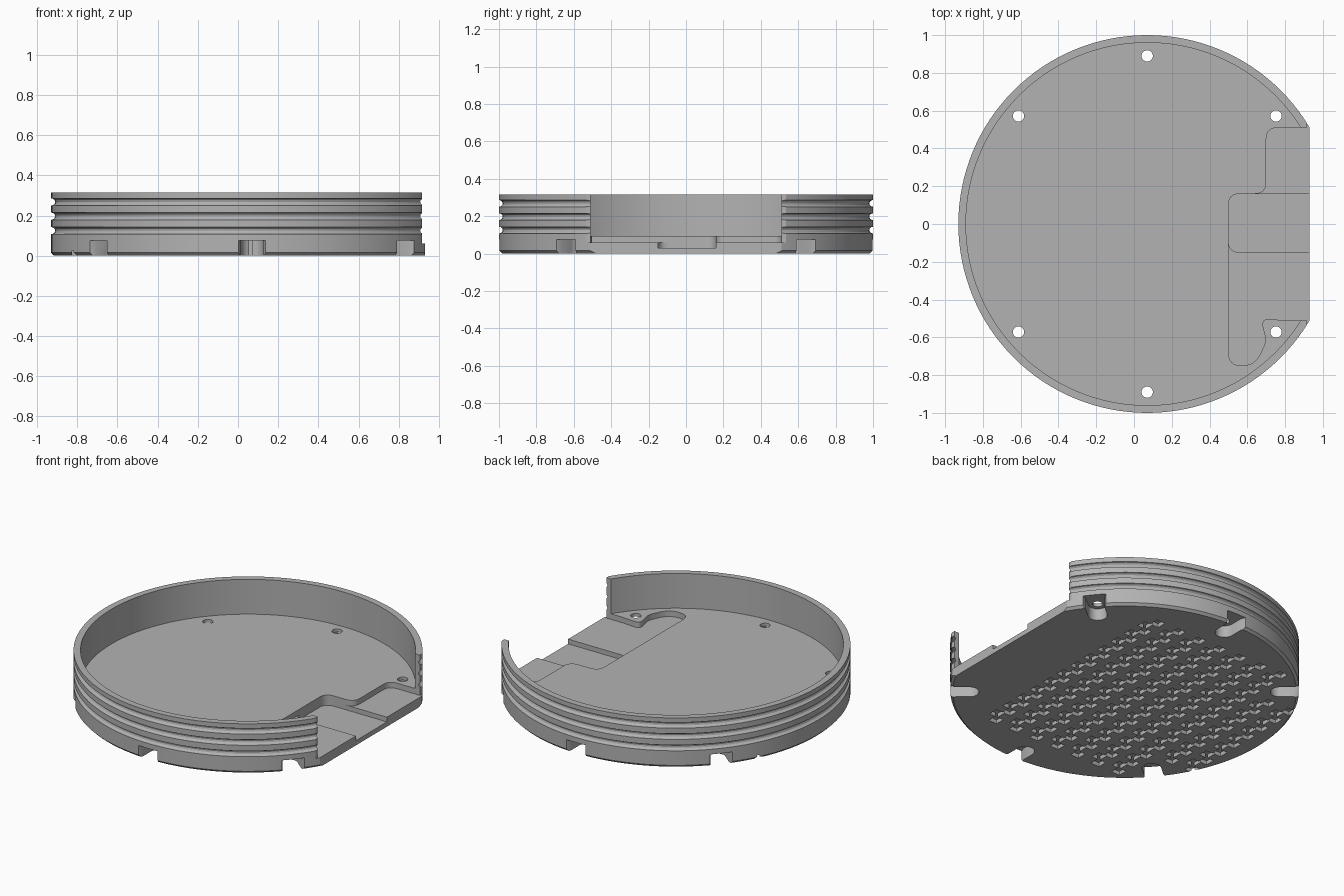
import bpy, bmesh, math
from mathutils import Vector, Matrix

cube = bpy.data.objects.get("Cube")
if cube:
    bpy.data.objects.remove(cube, do_unlink=True)

CX = 0.07          # disc centre on x
FLOOR = 0.095      # inside floor height
RIM = 0.315

grey = bpy.data.materials.new("plain grey")
grey.use_nodes = True
COLOUR = (0.45, 0.45, 0.45, 1)
grey.diffuse_color = COLOUR
grey.node_tree.nodes["Principled BSDF"].inputs["Base Color"].default_value = COLOUR


def finish(name, bm):
    bmesh.ops.recalc_face_normals(bm, faces=bm.faces)
    mesh = bpy.data.meshes.new(name)
    bm.to_mesh(mesh)
    bm.free()
    mesh.materials.append(grey)
    ob = bpy.data.objects.new(name, mesh)
    bpy.context.collection.objects.link(ob)
    return ob


def add_prism(bm, points, z0, z1):
    base = bm.faces.new([bm.verts.new((p[0], p[1], z0)) for p in points])
    top = bmesh.ops.extrude_face_region(bm, geom=[base])["geom"]
    # keep the starting face so the prism is closed
    if not base.is_valid:
        raise RuntimeError("open prism")
    verts = [g for g in top if isinstance(g, bmesh.types.BMVert)]
    bmesh.ops.translate(bm, verts=verts, vec=(0, 0, z1 - z0))


def rounded(corners, steps=6):
    """Outline from (x, y, fillet) corners."""
    out = []
    for i, (x, y, r) in enumerate(corners):
        p = Vector((x, y))
        if r == 0:
            out.append(p)
            continue
        a = p + (Vector(corners[i - 1][:2]) - p).normalized() * r
        b = p + (Vector(corners[(i + 1) % len(corners)][:2]) - p).normalized() * r
        for k in range(steps + 1):
            t = k / steps
            out.append(a * (1 - t) ** 2 + p * (2 * t * (1 - t)) + b * t * t)
    return out


def box(x0, x1, y0, y1):
    return [(x0, y0), (x1, y0), (x1, y1), (x0, y1)]


def cut(target, prisms):
    """Subtract separate prisms, given as (outline, z0, z1)."""
    bm = bmesh.new()
    for outline, z0, z1 in prisms:
        add_prism(bm, outline, z0, z1)
    tool = finish("cutter", bm)
    tool.hide_render = True
    mod = target.modifiers.new("cut", "BOOLEAN")
    mod.operation, mod.solver, mod.object = "DIFFERENCE", "EXACT", tool
    bpy.context.view_layer.objects.active = target
    bpy.ops.object.modifier_apply(modifier=mod.name)
    bpy.data.objects.remove(tool, do_unlink=True)


# Round tray with three grooves around the wall
profile = [(0, 0), (0.985, 0), (1, 0.015)]
for zc in (0.125, 0.197, 0.268):
    for k in range(7):
        a = math.pi * k / 6
        profile.append((1 - 0.02 * math.sin(a), zc - 0.018 * math.cos(a)))
profile += [(1, RIM), (0.96, RIM), (0.96, FLOOR), (0, FLOOR)]
bm = bmesh.new()
ring = [bm.verts.new((r, 0, z)) for r, z in profile]
edges = [bm.edges.new(pair) for pair in zip(ring, ring[1:])]
bmesh.ops.spin(bm, geom=ring + edges, cent=(0, 0, 0), axis=(0, 0, 1),
               angle=2 * math.pi, steps=128, use_merge=False)
bmesh.ops.remove_doubles(bm, verts=bm.verts, dist=0.0001)
bmesh.ops.translate(bm, verts=bm.verts, vec=(CX, 0, 0))
tray = finish("grooved_tray", bm)

# Flat side and trimmed wall ends
cut(tray, [(box(0.93, 1.3, -1, 1), -0.1, 0.5)])
cut(tray, [(box(0.915, 1.3, -1, 1), 0.06, 0.5)])

# Stepped pocket that opens through the flat side
pocket = rounded([(1.2, -0.51, 0), (1.2, 0.51, 0), (0.70, 0.51, 0.06),
                  (0.70, 0.16, 0.06), (0.50, 0.16, 0.06), (0.50, -0.75, 0.07),
                  (0.64, -0.75, 0.07), (0.70, -0.62, 0.03),
                  (0.67, -0.50, 0.05), (0.80, -0.51, 0)])
cut(tray, [(pocket, 0.06, 0.5)])
channel = rounded([(1.2, -0.15, 0), (1.2, 0.16, 0),
                   (0.50, 0.16, 0.06), (0.50, -0.15, 0.06)])
cut(tray, [(channel, 0.03, 0.4)])

# Six screw slots in the underside, each with a hole through the floor
slots, holes = [], []
for deg in (40, 90, 140, 220, 270, 320):
    turn = Matrix.Rotation(math.radians(deg), 2)
    centre = Vector((CX, 0))
    outline = [Vector((0.89 + 0.055 * math.cos(a), 0.055 * math.sin(a)))
               for a in (math.pi * (0.5 + k / 12) for k in range(13))]
    outline += [Vector(p) for p in ((0.97, -0.055), (1.0, -0.068), (1.1, -0.068),
                                    (1.1, 0.068), (1.0, 0.068), (0.97, 0.055))]
    slots.append(([centre + turn @ p for p in outline], -0.1, 0.075))
    hub = centre + turn @ Vector((0.89, 0))
    holes.append(([hub + Vector((math.cos(a), math.sin(a))) * 0.03
                   for a in (math.tau * k / 24 for k in range(24))], 0.05, 0.2))
cut(tray, slots)
cut(tray, holes)

# Stepped tread channels under the floor
treads = []
for row in range(9):
    u = CX + 0.38 - row * 0.153
    half = 0.75 if row < 7 else 0.46
    count = round(half * 2 / 0.06)
    left, right = [], []
    for k in range(count):
        shift = 0.022 if k % 2 else -0.022
        for v in (k, k + 1):
            y = -half + v * 2 * half / count
            left.append((u + shift - 0.03, y))
            right.append((u + shift + 0.03, y))
    treads.append((right + left[::-1], -0.1, 0.025))
cut(tray, treads)

# Smooth round walls, sharp edges
bpy.ops.object.select_all(action="DESELECT")
tray.select_set(True)
bpy.context.view_layer.objects.active = tray
bpy.ops.object.shade_smooth_by_angle(angle=math.radians(25))
